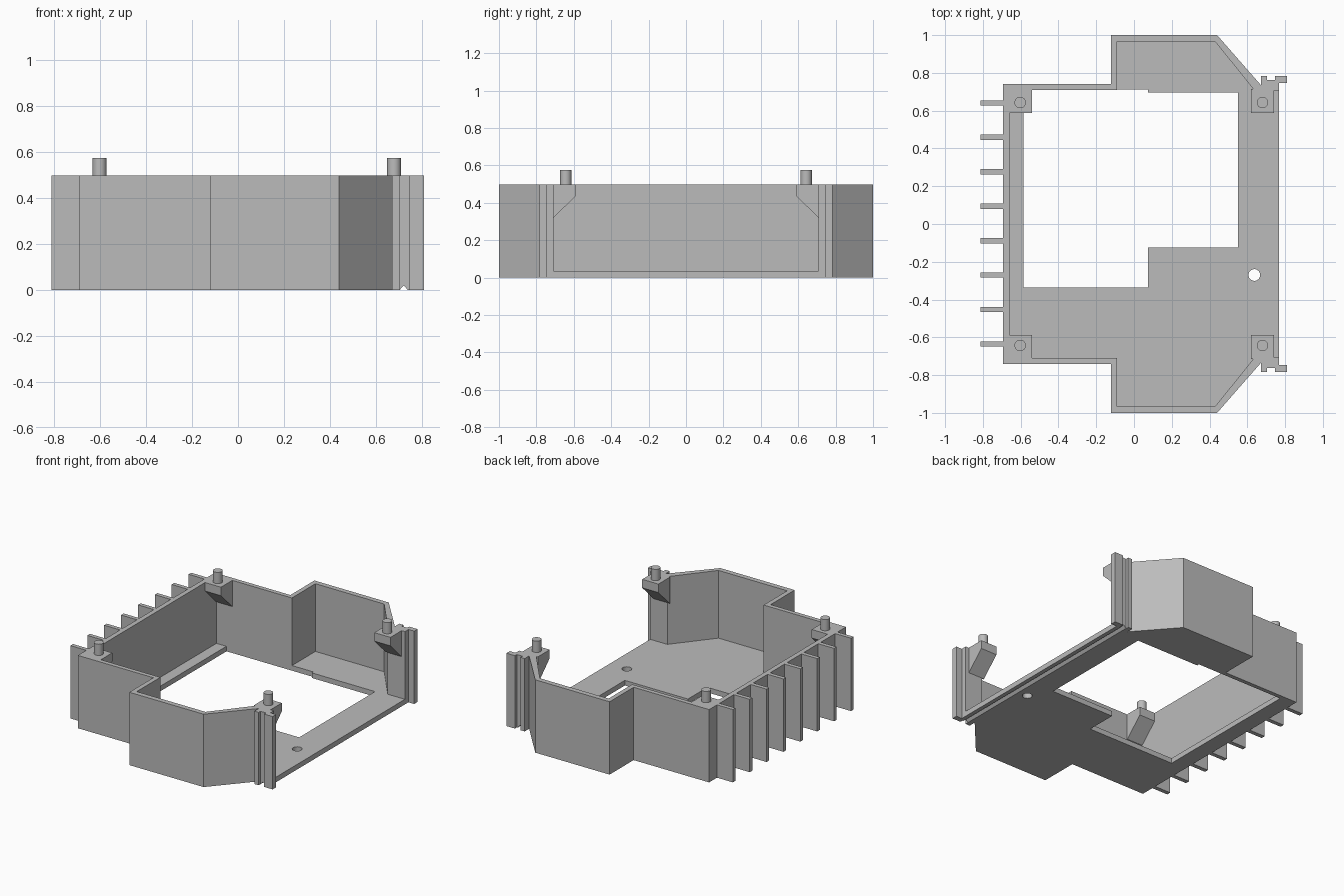
import bpy, bmesh
from math import radians

if "Cube" in bpy.data.objects:
    bpy.data.objects.remove(bpy.data.objects["Cube"], do_unlink=True)

grey = bpy.data.materials.new("plain grey")
grey.use_nodes = True
grey.diffuse_color = (0.5, 0.5, 0.5, 1)
grey.node_tree.nodes["Principled BSDF"].inputs["Base Color"].default_value = (0.5, 0.5, 0.5, 1)

HEIGHT, FLOOR = 0.498, 0.035


def finish(name, bm):
    bmesh.ops.recalc_face_normals(bm, faces=bm.faces)
    mesh = bpy.data.meshes.new(name)
    bm.to_mesh(mesh)
    bm.free()
    mesh.materials.append(grey)
    obj = bpy.data.objects.new(name, mesh)
    bpy.context.collection.objects.link(obj)
    return obj


def prism(name, outline, low, high, axis="z"):
    """Extrude an outline along z, along x (points are y, z) or along y (points are x, z)."""
    place = {"z": lambda a, b: (a, b, low),
             "x": lambda a, b: (low, a, b),
             "y": lambda a, b: (a, low, b)}[axis]
    bm = bmesh.new()
    face = bm.faces.new([bm.verts.new(place(*p)) for p in outline])
    grown = bmesh.ops.extrude_face_region(bm, geom=[face])["geom"]
    verts = [v for v in grown if isinstance(v, bmesh.types.BMVert)]
    step = [(high - low) * (axis == a) for a in "xyz"]
    bmesh.ops.translate(bm, verts=verts, vec=step)
    return finish(name, bm)


def cylinder(name, x, y, low, high, radius):
    bm = bmesh.new()
    bmesh.ops.create_cone(bm, cap_ends=True, segments=32, radius1=radius,
                          radius2=radius, depth=high - low)
    bmesh.ops.translate(bm, verts=bm.verts, vec=(x, y, (low + high) / 2))
    return finish(name, bm)


def cut(target, cutter):
    mod = target.modifiers.new("cut", "BOOLEAN")
    mod.operation, mod.solver, mod.object = "DIFFERENCE", "EXACT", cutter
    cutter.hide_render = True
    cutter.hide_set(True)


def mirrored(half):
    return half + [(x, -y) for x, y in reversed(half)]


# Back half of the outside, ending in the grooved guide rail, then the inside
outside = [(-0.693, 0.74), (-0.122, 0.74), (-0.122, 1), (0.44, 1), (0.672, 0.735),
           (0.672, 0.783), (0.704, 0.783), (0.704, 0.762), (0.746, 0.762),
           (0.746, 0.783), (0.81, 0.783), (0.81, 0.746), (0.767, 0.746), (0.767, 0.708)]
inside = [(0.637, 0.708), (0.43, 0.965), (-0.09, 0.965), (-0.09, 0.71), (-0.66, 0.71)]

# Walls and floor
prism("walls", mirrored(outside + inside), FLOOR, HEIGHT)
floor = prism("floor", mirrored(outside), 0, FLOOR)

# Stepped opening, round hole and underside groove
opening = [(-0.585, -0.335), (0.073, -0.335), (0.073, -0.125), (0.55, -0.125),
           (0.55, 0.695), (0.073, 0.695), (0.073, 0.712), (-0.585, 0.712)]
cut(floor, prism("opening_cutter", opening, -0.1, 0.1))
cut(floor, cylinder("hole_cutter", 0.637, -0.27, -0.1, 0.1, 0.031))
cut(floor, prism("groove_cutter", [(0.703, -0.002), (0.741, -0.002), (0.722, 0.02)],
                 -1.1, 1.1, "y"))

# Corner brackets with sloped undersides, and their pins
for end, side in (("back", 1), ("front", -1)):
    profile = [(side * y, z) for y, z in
               ((0.715, HEIGHT), (0.587, HEIGHT), (0.587, 0.44), (0.708, 0.32), (0.715, 0.32))]
    for hand, x0, x1, pin_x in (("right", -0.67, -0.54, -0.603), ("left", 0.62, 0.742, 0.68)):
        prism(f"{end}_{hand}_bracket", profile, x0, x1, "x")
        pin = cylinder(f"{end}_{hand}_pin", pin_x, side * 0.643, 0.45, 0.575, 0.03)
        bpy.ops.object.select_all(action="DESELECT")
        pin.select_set(True)
        bpy.context.view_layer.objects.active = pin
        bpy.ops.object.shade_smooth_by_angle(angle=radians(30))

# Cooling fins
for i in range(8):
    y = -0.635 + i * 0.1823
    prism(f"fin_{i + 1}", [(-0.813, y - 0.014), (-0.68, y - 0.014),
                           (-0.68, y + 0.014), (-0.813, y + 0.014)], 0, HEIGHT)
